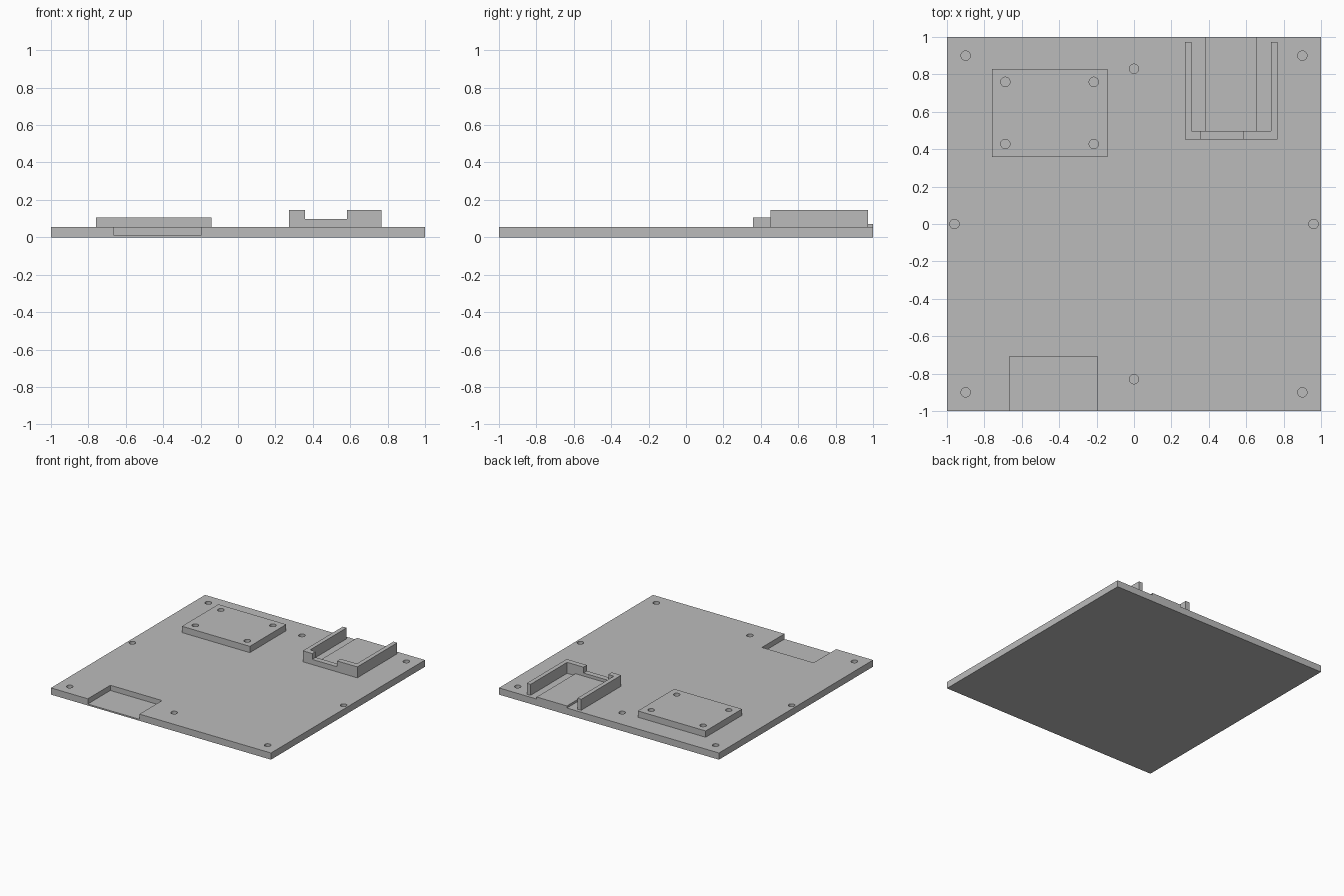
import bpy
import bmesh

old = bpy.data.objects.get("Cube")
if old:
    bpy.data.objects.remove(old, do_unlink=True)

grey = bpy.data.materials.new("plain grey")
grey.use_nodes = True
GREY = (0.5, 0.5, 0.5, 1)
grey.diffuse_color = GREY
grey.node_tree.nodes["Principled BSDF"].inputs["Base Color"].default_value = GREY

TOP = 0.055        # upper face of the base plate
PAD_TOP = 0.107    # upper face of the mounting pad


def prism(name, outline, z0, z1):
    """Extrude a flat outline between two heights."""
    bm = bmesh.new()
    face = bm.faces.new([bm.verts.new((x, y, z0)) for x, y in outline])
    up = bmesh.ops.extrude_face_region(bm, geom=[face])["geom"]
    for v in up:
        if isinstance(v, bmesh.types.BMVert):
            v.co.z = z1
    bmesh.ops.recalc_face_normals(bm, faces=bm.faces)
    mesh = bpy.data.meshes.new(name)
    bm.to_mesh(mesh)
    bm.free()
    mesh.materials.append(grey)
    obj = bpy.data.objects.new(name, mesh)
    bpy.context.collection.objects.link(obj)
    return obj


def box(name, x0, x1, y0, y1, z0, z1):
    return prism(name, [(x0, y0), (x1, y0), (x1, y1), (x0, y1)], z0, z1)


def cut(target, cutter):
    cutter.hide_render = True
    cutter.hide_set(True)
    cutter.display_type = "WIRE"
    mod = target.modifiers.new(cutter.name, "BOOLEAN")
    mod.operation = "DIFFERENCE"
    mod.solver = "EXACT"
    mod.object = cutter
    bpy.context.view_layer.objects.active = target
    bpy.ops.object.modifier_apply(modifier=mod.name)
    bpy.data.objects.remove(cutter, do_unlink=True)


def drill(target, points, z0, z1):
    """Drill round screw holes at the given points."""
    for x, y in points:
        bpy.ops.mesh.primitive_cylinder_add(
            vertices=32, radius=0.025, depth=z1 - z0, location=(x, y, (z0 + z1) / 2))
        hole = bpy.context.object
        hole.name = "hole_cutter"
        hole.data.materials.append(grey)
        cut(target, hole)


# Base plate with a front recess and blind screw holes
plate = box("base_plate", -1, 1, -1, 1, 0, TOP)
cut(plate, box("recess_cutter", -0.665, -0.195, -1.1, -0.708, 0.012, 0.2))
corners = [(x, y) for x in (-0.9, 0.9) for y in (-0.9, 0.9)]
middles = [(-0.96, 0), (0.96, 0), (0, -0.83), (0, 0.83)]
drill(plate, corners + middles, 0.012, 0.2)

# Raised mounting pad
pad = box("mounting_pad", -0.76, -0.143, 0.358, 0.83, TOP, PAD_TOP)
drill(pad, [(x, y) for x in (-0.688, -0.215) for y in (0.428, 0.76)], TOP + 0.01, 0.2)

# U-shaped bracket, open at the back, with a dip in its front wall
bracket = prism("bracket", [
    (0.272, 0.453), (0.767, 0.453), (0.767, 0.972), (0.732, 0.972),
    (0.732, 0.498), (0.307, 0.498), (0.307, 0.972), (0.272, 0.972)], TOP, 0.145)
cut(bracket, box("dip_cutter", 0.358, 0.583, 0.4, 0.55, 0.097, 0.2))

# Low slab running from the bracket to the back edge
box("bracket_slab", 0.382, 0.657, 0.498, 1, TOP, 0.072)

for obj in (plate, pad, bracket):
    bpy.ops.object.select_all(action="DESELECT")
    obj.select_set(True)
    bpy.context.view_layer.objects.active = obj
    bpy.ops.object.shade_smooth_by_angle(angle=0.5)
